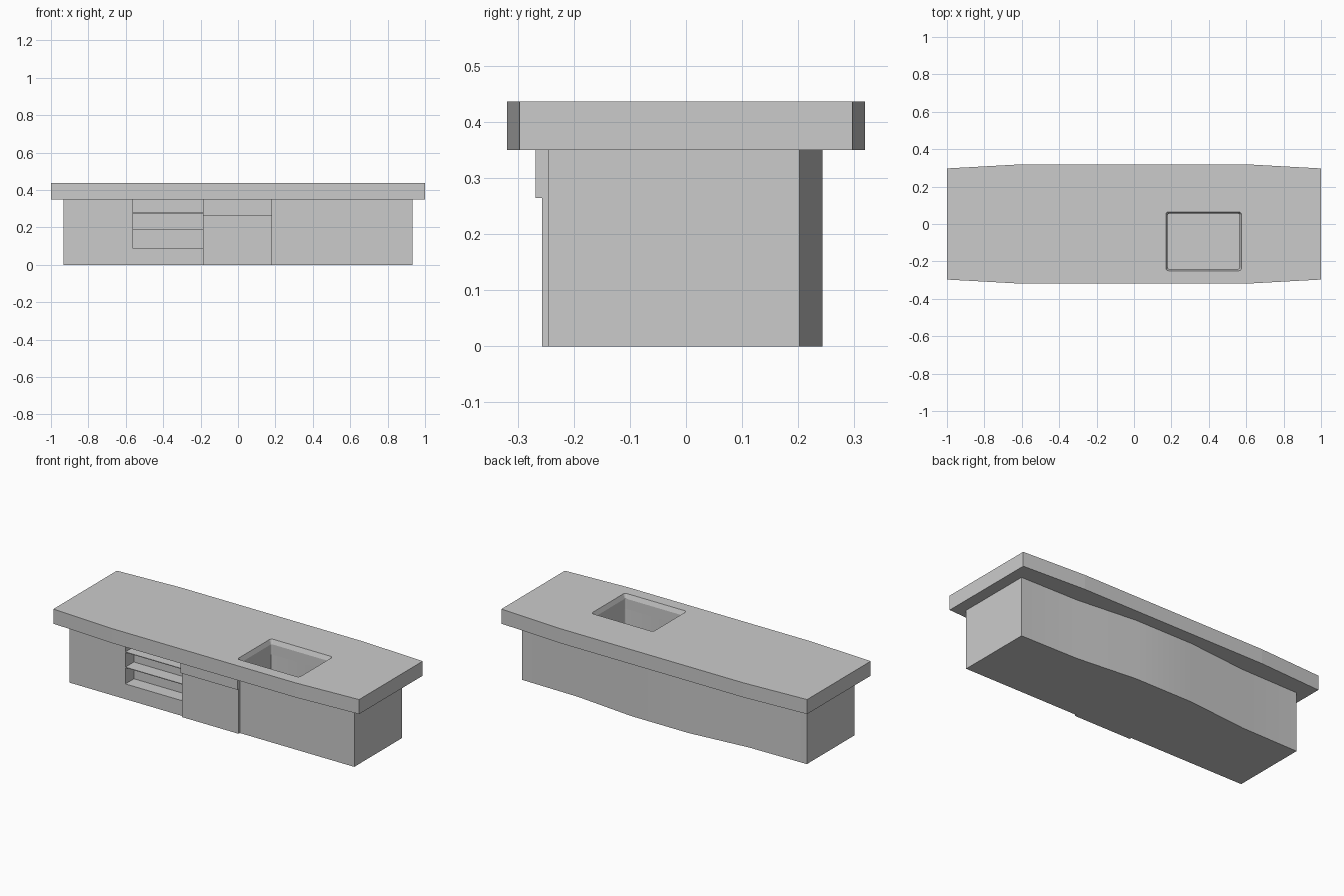
import bpy, bmesh, math

if "Cube" in bpy.data.objects:
    bpy.data.objects.remove(bpy.data.objects["Cube"])


def make_object(name, bm):
    bmesh.ops.recalc_face_normals(bm, faces=bm.faces)
    mesh = bpy.data.meshes.new(name)
    bm.to_mesh(mesh)
    bm.free()
    obj = bpy.data.objects.new(name, mesh)
    bpy.context.collection.objects.link(obj)
    return obj


def loft(name, rings):
    """Closed solid through rings of (points, z)."""
    bm = bmesh.new()
    loops = [[bm.verts.new((x, y, z)) for x, y in pts] for pts, z in rings]
    n = len(loops[0])
    for a, b in zip(loops, loops[1:]):
        for i in range(n):
            j = (i + 1) % n
            bm.faces.new((a[i], a[j], b[j], b[i]))
    bm.faces.new(loops[0][::-1])
    bm.faces.new(loops[-1])
    return make_object(name, bm)


def rect(x0, x1, y0, y1):
    return [(x0, y0), (x1, y0), (x1, y1), (x0, y1)]


def box(name, x0, x1, y0, y1, z0, z1):
    r = rect(x0, x1, y0, y1)
    return loft(name, [(r, z0), (r, z1)])


def rounded(x0, x1, y0, y1, r, steps=3):
    pts = []
    corners = [(x1 - r, y1 - r), (x0 + r, y1 - r), (x0 + r, y0 + r), (x1 - r, y0 + r)]
    for k, (cx, cy) in enumerate(corners):
        for s in range(steps + 1):
            a = math.pi / 2 * (k + s / steps)
            pts.append((cx + r * math.cos(a), cy + r * math.sin(a)))
    return pts


def cut(obj, cutter):
    mod = obj.modifiers.new("cut", 'BOOLEAN')
    mod.object = cutter
    mod.operation = 'DIFFERENCE'
    mod.solver = 'EXACT'
    bpy.context.view_layer.objects.active = obj
    bpy.ops.object.modifier_apply(modifier=mod.name)


# Countertop with tapered ends
top_half = [(1.0, -0.297), (1.0, 0.297), (0.6, 0.319)]
outline = [(0.6, -0.319)] + top_half + [(-0.6, 0.319), (-1.0, 0.297), (-1.0, -0.297), (-0.6, -0.319)]
countertop = loft("countertop", [(outline, 0.35), (outline, 0.436)])

# Cabinet body with a gently bowed back
back = [(0.932, 0.202), (0.56, 0.207), (0.187, 0.243)]
plan = [(-0.932, -0.245), (0.932, -0.245)] + back + [(-x, y) for x, y in reversed(back)]
body = loft("cabinet_body", [(plan, 0), (plan, 0.35)])

# Sink basin with sloped rim, cut through countertop and into the body
inner = rounded(0.18, 0.565, -0.24, 0.055, 0.008)
outer = rounded(0.17, 0.575, -0.25, 0.065, 0.015)
sink = loft("sink_cutter", [(inner, 0.255), (inner, 0.41), (outer, 0.436), (outer, 0.46)])
# Open shelf recess
recess = box("recess_cutter", -0.565, -0.187, -0.30, -0.165, 0.09, 0.36)

cut(countertop, sink)
cut(body, sink)
cut(body, recess)
for helper in (sink, recess):
    bpy.data.objects.remove(helper)

# Smooth back, sharp corners
bpy.ops.object.select_all(action='DESELECT')
body.select_set(True)
bpy.context.view_layer.objects.active = body
bpy.ops.object.shade_smooth_by_angle(angle=math.radians(30))

# Thin shelves in the recess
for i, z in enumerate((0.185, 0.275)):
    box(f"shelf_{i + 1}", -0.565, -0.187, -0.244, -0.165, z, z + 0.004)

# Centre door and drawer front
box("door", -0.187, 0.183, -0.257, -0.24, 0, 0.264)
box("drawer_front", -0.187, 0.183, -0.268, -0.24, 0.264, 0.35)
